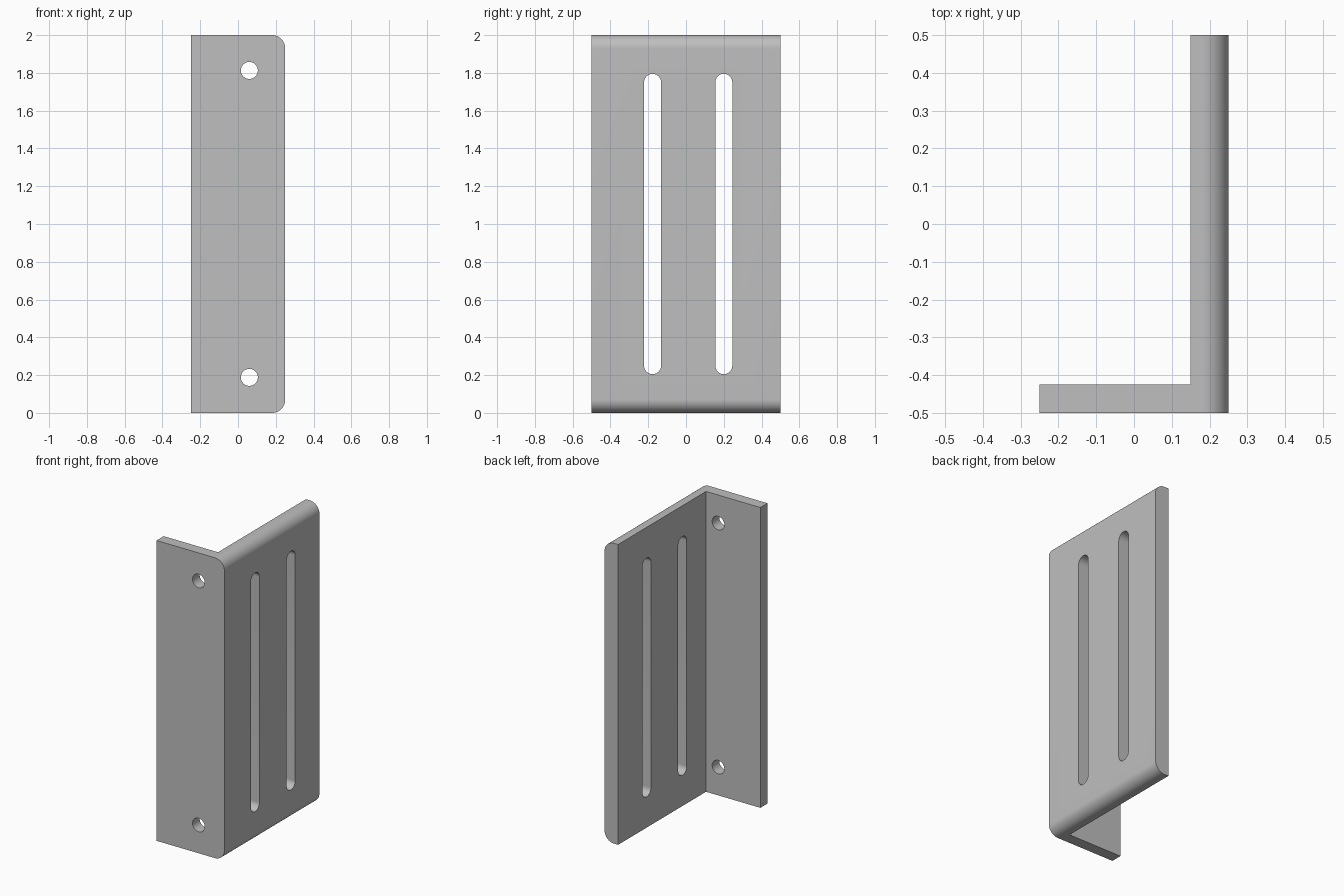
import bpy, bmesh, math
from mathutils import Matrix, Vector

cube = bpy.data.objects.get("Cube")
if cube:
    bpy.data.objects.remove(cube, do_unlink=True)

HEIGHT = 2.0
HOLE_R = 0.045

steel = bpy.data.materials.new("grey_steel")
steel.use_nodes = True
steel.diffuse_color = (0.52, 0.52, 0.52, 1)
steel.node_tree.nodes["Principled BSDF"].inputs["Base Color"].default_value = steel.diffuse_color


def add_object(name, bm):
    bmesh.ops.recalc_face_normals(bm, faces=bm.faces)
    mesh = bpy.data.meshes.new(name)
    bm.to_mesh(mesh)
    bm.free()
    mesh.materials.append(steel)
    obj = bpy.data.objects.new(name, mesh)
    bpy.context.collection.objects.link(obj)
    return obj


def prism(points, direction):
    """Extrude a closed outline along a direction."""
    bm = bmesh.new()
    face = bm.faces.new([bm.verts.new(p) for p in points])
    ext = bmesh.ops.extrude_face_region(bm, geom=[face])
    moved = [g for g in ext["geom"] if isinstance(g, bmesh.types.BMVert)]
    bmesh.ops.translate(bm, verts=moved, vec=direction)
    return bm


def capsule(radius, half_length, segments=24):
    """Outline of a slot, or of a round hole when half_length is zero."""
    pts = []
    for end in (1, -1):
        for i in range(segments + (half_length > 0)):
            a = math.pi * i / segments + (0 if end > 0 else math.pi)
            pts.append((radius * math.cos(a), end * half_length + radius * math.sin(a)))
    return pts


# L-shaped bracket body
outline = [(-0.25, -0.5), (0.25, -0.5), (0.25, 0.5), (0.15, 0.5), (0.15, -0.425), (-0.25, -0.425)]
body = prism([(x, y, 0) for x, y in outline], (0, 0, HEIGHT))

# Rounded top and bottom edges of the outer face
outer = [e for e in body.edges
         if all(v.co.x > 0.24 for v in e.verts)
         and abs(e.verts[0].co.z - e.verts[1].co.z) < 0.01]
bmesh.ops.bevel(body, geom=outer, offset=0.07, offset_type='OFFSET',
                segments=16, profile=0.5, affect='EDGES')
bracket = add_object("bracket", body)

cutters = []
# Long slots through the wide plate
for y in (-0.177, 0.2):
    pts = [(0, y + a, 1.0 + b) for a, b in capsule(HOLE_R, 0.75)]
    cutters.append(add_object("slot_cutter", prism(pts, (0.5, 0, 0))))
# Round screw holes through the narrow flange
for z in (0.188, 1.813):
    pts = [(0.06 + a, -0.6, z + b) for a, b in capsule(HOLE_R, 0)]
    cutters.append(add_object("hole_cutter", prism(pts, (0, 0.3, 0))))

bpy.ops.object.select_all(action='DESELECT')
bracket.select_set(True)
bpy.context.view_layer.objects.active = bracket
for cutter in cutters:
    cutter.hide_render = True
    mod = bracket.modifiers.new("cut", 'BOOLEAN')
    mod.operation = 'DIFFERENCE'
    mod.solver = 'EXACT'
    mod.object = cutter
    bpy.ops.object.modifier_apply(modifier=mod.name)
    bpy.data.objects.remove(cutter, do_unlink=True)

bpy.ops.object.shade_smooth_by_angle(angle=math.radians(30))
